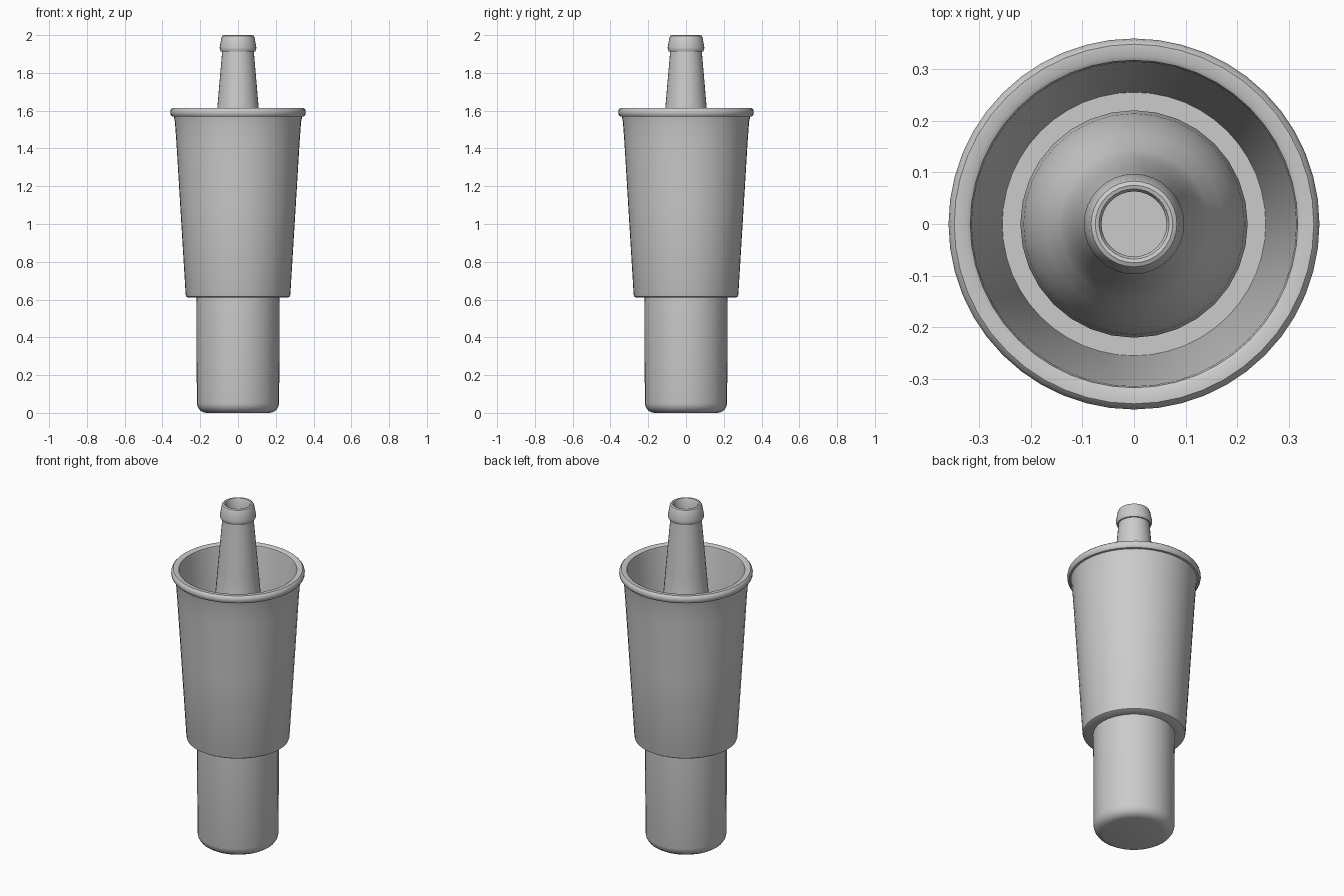
import bpy, bmesh, math

if "Cube" in bpy.data.objects:
    bpy.data.objects.remove(bpy.data.objects["Cube"])


def lathe(name, profile, segments, closed=False):
    """Spin a (radius, z) profile round the z axis; radius 0 makes a pole."""
    bm = bmesh.new()
    rings = []
    for r, z in profile:
        if r == 0:
            rings.append([bm.verts.new((0, 0, z))] * segments)
        else:
            rings.append([bm.verts.new((r * math.cos(2 * math.pi * i / segments),
                                        r * math.sin(2 * math.pi * i / segments), z))
                          for i in range(segments)])
    pairs = list(zip(rings, rings[1:]))
    if closed:
        pairs.append((rings[-1], rings[0]))
    for a, b in pairs:
        for i in range(segments):
            j = (i + 1) % segments
            bm.faces.new(list(dict.fromkeys((a[i], a[j], b[j], b[i]))))
    bmesh.ops.recalc_face_normals(bm, faces=bm.faces)
    mesh = bpy.data.meshes.new(name)
    bm.to_mesh(mesh)
    bm.free()
    obj = bpy.data.objects.new(name, mesh)
    bpy.context.collection.objects.link(obj)
    bpy.ops.object.select_all(action='DESELECT')
    obj.select_set(True)
    bpy.context.view_layer.objects.active = obj
    bpy.ops.object.shade_smooth_by_angle(angle=math.radians(35))
    return obj


# Bottle: rounded base, body, shoulder, tapering neck, lip, hollow inside
base = [(0.165 + 0.053 * math.sin(math.radians(a)), 0.053 - 0.053 * math.cos(math.radians(a)))
        for a in (0, 22.5, 45, 67.5, 90)]
lathe("bottle", [(0, 0)] + base + [
    (0.22, 0.6), (0.22, 1.10), (0.214, 1.17), (0.198, 1.24), (0.172, 1.30),
    (0.145, 1.35), (0.128, 1.40), (0.11, 1.61), (0.084, 1.912),
    (0.091, 1.912), (0.096, 1.922), (0.097, 1.935), (0.088, 1.985),
    (0.083, 1.996), (0.075, 2.0), (0.068, 1.998), (0.063, 1.99),
    (0.063, 1.90), (0.105, 1.40), (0.195, 1.15), (0.2, 0.06), (0.16, 0.02), (0, 0.02)], 32)

# Tapered cooler cup around the bottle, with a rolled rim
lathe("cooler_cup", [
    (0.20, 0.612), (0.268, 0.612), (0.274, 0.616), (0.277, 0.625),
    (0.306, 1.10), (0.326, 1.43), (0.334, 1.54), (0.340, 1.568),
    (0.350, 1.570), (0.357, 1.578), (0.359, 1.592), (0.356, 1.605),
    (0.348, 1.613), (0.325, 1.613), (0.317, 1.608), (0.314, 1.595),
    (0.255, 0.635), (0.20, 0.635)], 48, closed=True)
